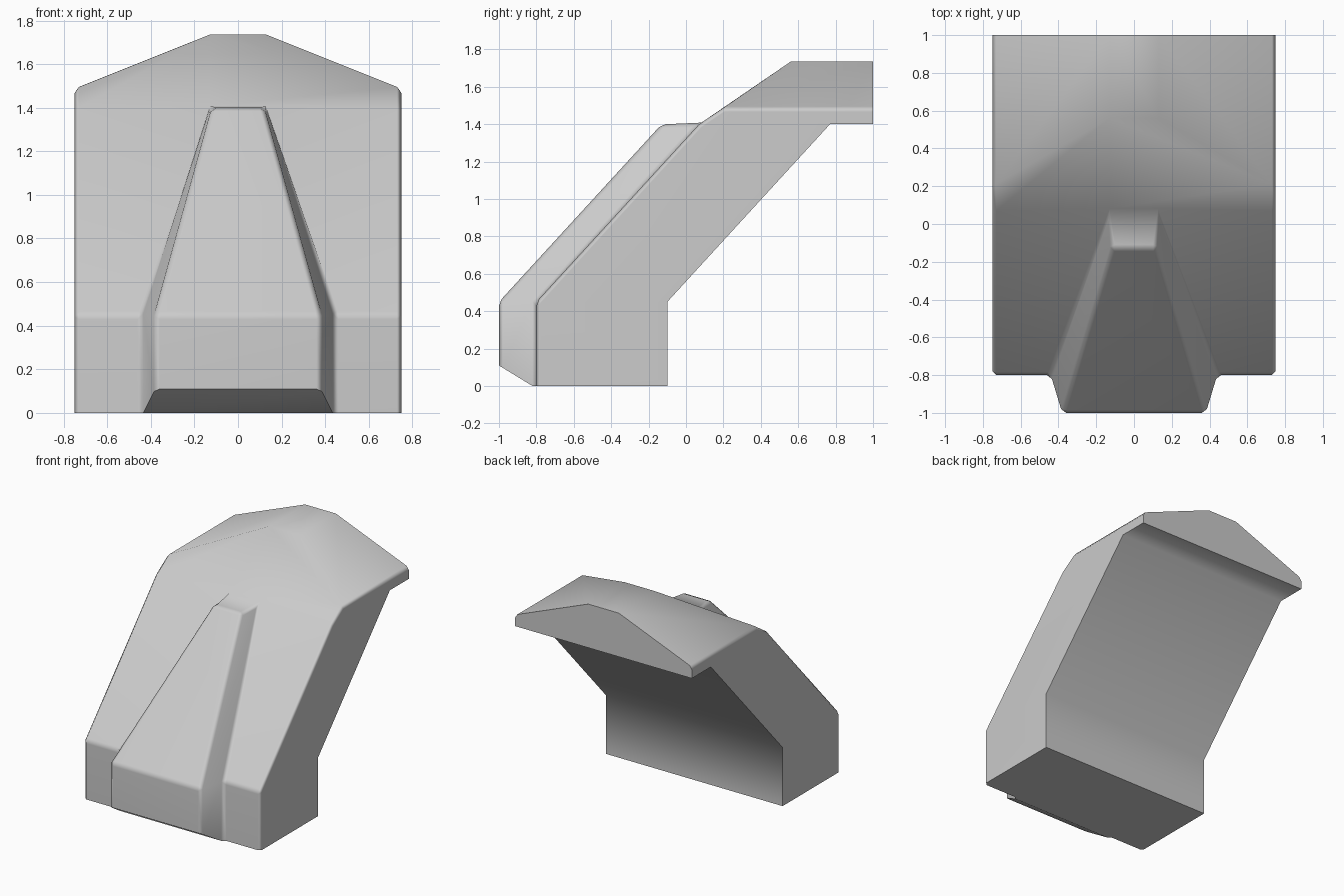
import bpy, bmesh, math

if "Cube" in bpy.data.objects:
    bpy.data.objects.remove(bpy.data.objects["Cube"])

# Corner points of the right half; upper-case names are the mirrored left ones
POINTS = {
    # side outline
    "a0": (.75, -.8, 0), "a1": (.75, -.8, .45), "a2": (.75, .07, 1.40),
    "a3": (.75, .2, 1.487), "a4": (.75, 1, 1.487), "a5": (.75, 1, 1.40),
    "a6": (.75, .77, 1.40), "a7": (.75, -.1, .45), "a8": (.75, -.1, 0),
    # roof ridge
    "r3": (.13, .56, 1.735), "r4": (.13, 1, 1.735),
    # raised front rib: root and outer face
    "b0": (.44, -.8, 0), "b1": (.44, -.8, .45), "b2": (.13, .07, 1.40),
    "fb": (.434, -.82, 0), "f0": (.38, -1, .11),
    "f1": (.38, -1, .45), "f2": (.12, -.13, 1.40),
}
# Faces lying on one side, and faces spanning the centre line (right chain only)
SIDE_FACES = ["a0 a8 a7 a6 a5 a4 a3 a2 a1", "b0 a0 a1 b1", "b1 a1 a2 b2",
              "f0 fb b0 b1 f1", "f1 b1 b2 f2", "a3 a4 r4 r3"]
CENTRE_FACES = ["f0 f1", "f1 f2", "f2 b2", "b2 a2 a3 r3", "r3 r4", "a5 a4 r4",
                "a6 a5", "a7 a6", "a8 a7", "fb b0 a0 a8", "fb f0"]
SOFT_EDGES = ["a0 a1", "a1 a2", "a2 a3", "a3 a4", "b1 a1", "b0 b1", "b1 b2",
              "f0 f1", "f1 f2", "f2 b2", "f1 F1", "f2 F2"]

bm = bmesh.new()
v = {}
for name, (x, y, z) in POINTS.items():
    v[name] = bm.verts.new((x, y, z))
    v[name.upper()] = bm.verts.new((-x, y, z))

for text in SIDE_FACES:
    for names in (text.split(), text.upper().split()):
        bm.faces.new([v[n] for n in names])
for text in CENTRE_FACES:
    right = text.split()
    bm.faces.new([v[n] for n in right + [n.upper() for n in reversed(right)]])
bmesh.ops.recalc_face_normals(bm, faces=bm.faces[:])

# Narrow chamfers on the front and upper side edges
soft = set()
for text in SOFT_EDGES:
    for pair in (text, text.swapcase()):
        p, q = pair.split()
        soft.add(bm.edges.get((v[p], v[q])))
bmesh.ops.bevel(bm, geom=list(soft), offset=.025, offset_type='OFFSET',
                segments=1, profile=.5, affect='EDGES', clamp_overlap=True)
bmesh.ops.recalc_face_normals(bm, faces=bm.faces[:])

mesh = bpy.data.meshes.new("slanted_housing")
bm.to_mesh(mesh)
bm.free()
housing = bpy.data.objects.new("slanted_housing", mesh)
bpy.context.collection.objects.link(housing)

# Smooth shading across the chamfers, with flat main panels
bpy.context.view_layer.objects.active = housing
housing.select_set(True)
bpy.ops.object.shade_smooth_by_angle(angle=math.radians(52))
weighted = housing.modifiers.new("flat_panels", 'WEIGHTED_NORMAL')
weighted.keep_sharp = True
